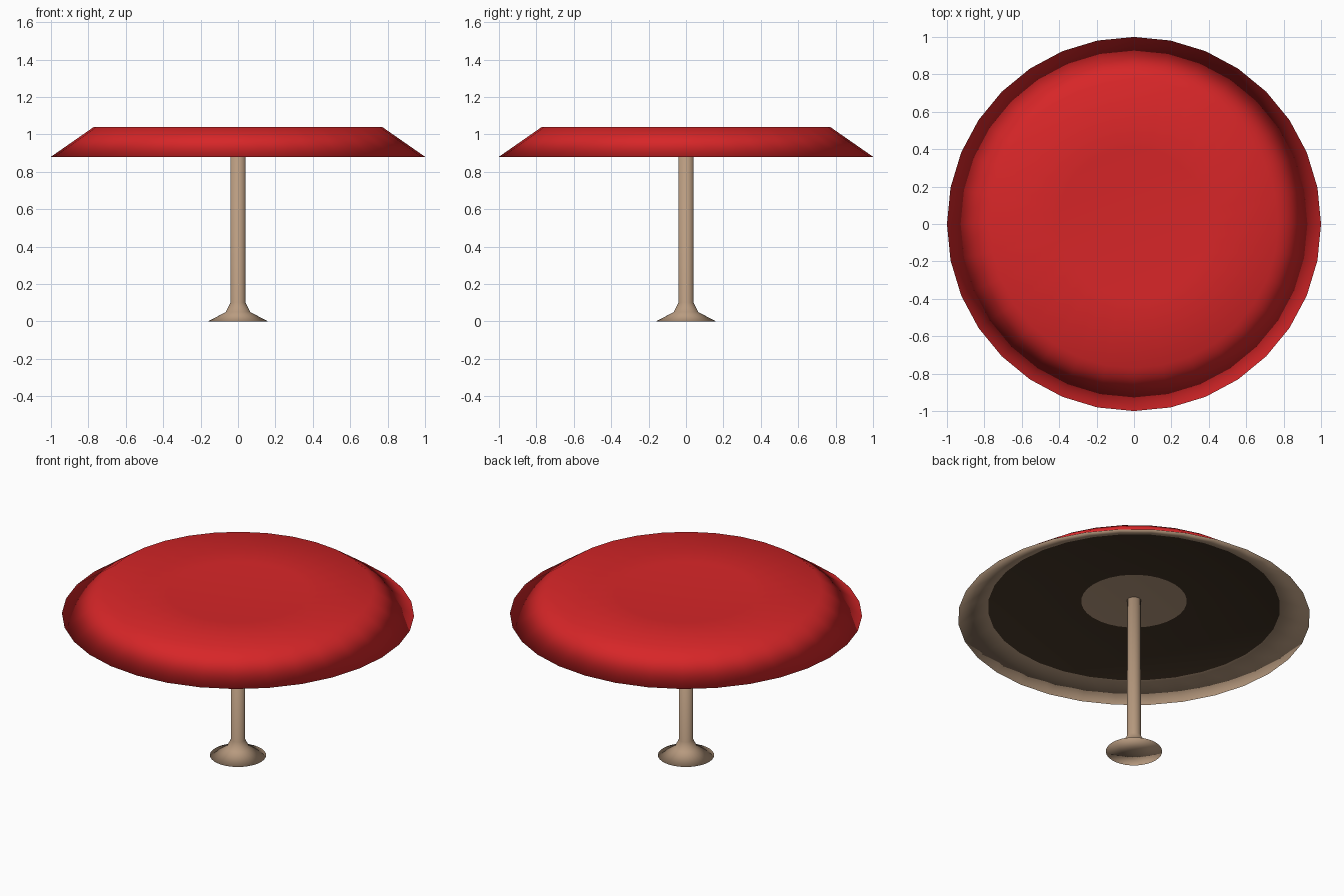
import bpy, math

if "Cube" in bpy.data.objects:
    bpy.data.objects.remove(bpy.data.objects["Cube"])

SEGS = 32


def material(name, rgb):
    m = bpy.data.materials.new(name)
    m.diffuse_color = (*rgb, 1.0)
    m.use_nodes = True
    m.node_tree.nodes["Principled BSDF"].inputs["Base Color"].default_value = m.diffuse_color
    return m


RED = material("red", (0.68, 0.019, 0.021))
TAN = material("tan", (0.485, 0.33, 0.216))
DARK = material("dark brown", (0.061, 0.038, 0.021))


def lathe(name, profile, bands, mats):
    """Closed smooth solid of revolution; profile is (r, z) from axis to axis.
    bands holds the material index of each profile segment."""
    verts, faces, idx, rings = [], [], [], []
    for r, z in profile:
        n = 1 if r == 0 else SEGS
        rings.append([len(verts) + i for i in range(n)])
        for i in range(n):
            a = 2 * math.pi * i / SEGS
            verts.append((r * math.cos(a), r * math.sin(a), z))
    for k in range(len(rings) - 1):
        a, b = rings[k], rings[k + 1]
        for i in range(SEGS):
            j = (i + 1) % SEGS
            if len(a) == 1:
                f = (a[0], b[i], b[j])
            elif len(b) == 1:
                f = (a[i], b[0], a[j])
            else:
                f = (a[i], b[i], b[j], a[j])
            faces.append(f)
            idx.append(bands[k])
    me = bpy.data.meshes.new(name)
    me.from_pydata(verts, [], faces)
    for m in mats:
        me.materials.append(m)
    for p, i in zip(me.polygons, idx):
        p.material_index = i
        p.use_smooth = True
    ob = bpy.data.objects.new(name, me)
    bpy.context.collection.objects.link(ob)
    return ob


# Cap: shallow dished top, sloped rim, hollow underside with a dark gill ring
lathe("mushroom_cap",
      [(0, 1.013), (0.4, 1.022), (0.77, 1.04), (1.0, 0.88),
       (0.83, 0.945), (0.30, 0.985), (0, 0.99)],
      [0, 0, 0, 1, 2, 1], [RED, TAN, DARK])

# Stem with flared foot
lathe("stem",
      [(0, 1.0), (0.04, 0.995), (0.04, 0.1), (0.065, 0.05), (0.16, 0.0), (0, 0.0)],
      [0] * 5, [TAN])
